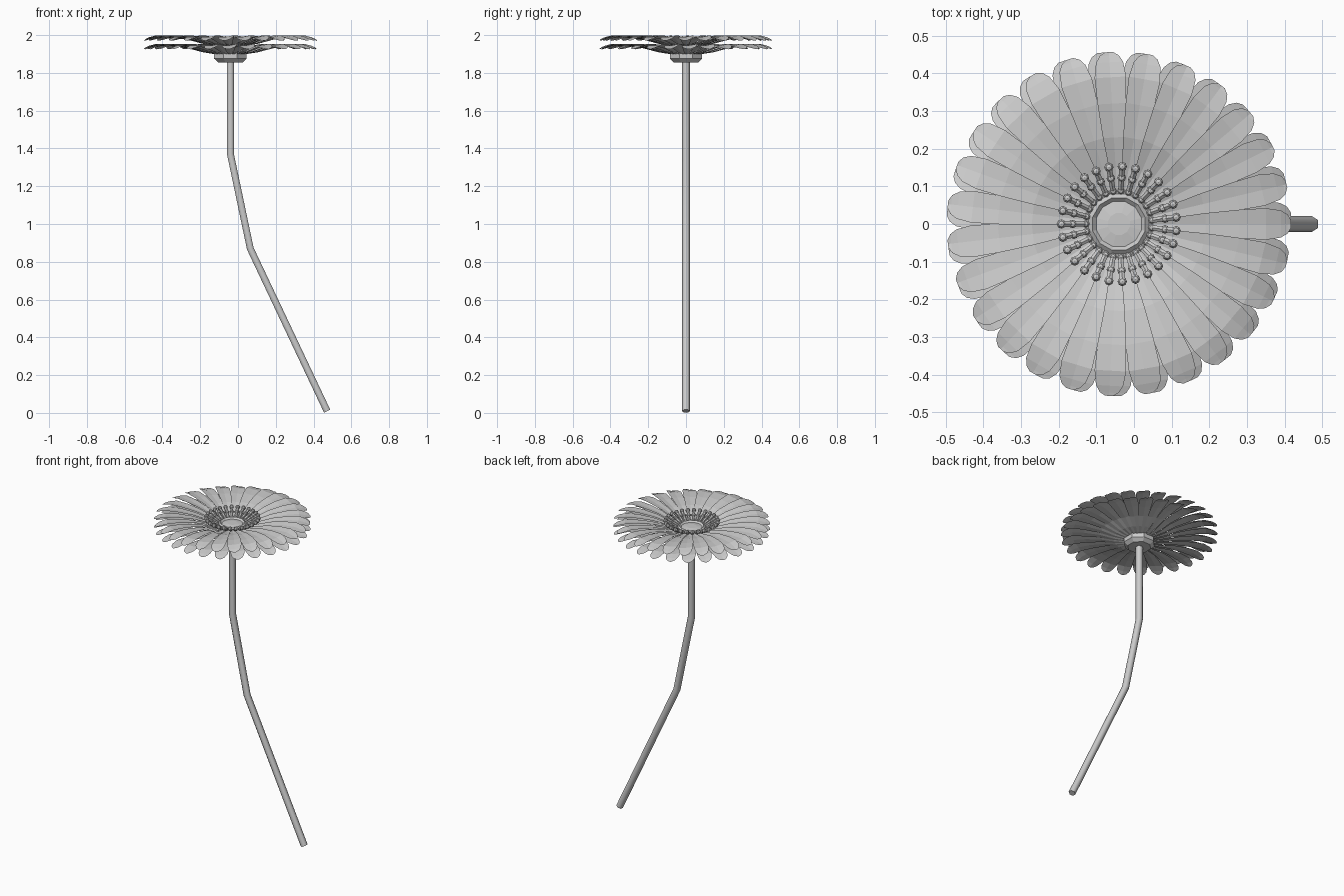
import bpy, bmesh, math
from mathutils import Vector, Matrix

if "Cube" in bpy.data.objects:
    bpy.data.objects.remove(bpy.data.objects["Cube"])

CX = -0.04  # flower axis
COUNT = 27  # petals and florets per ring


def finish(name, bm):
    mesh = bpy.data.meshes.new(name)
    bm.to_mesh(mesh)
    bm.free()
    ob = bpy.data.objects.new(name, mesh)
    ob.location.x = CX
    bpy.context.collection.objects.link(ob)
    return ob


def lathe(name, profile, sides):
    """Revolve (radius, z) points; both ends are capped."""
    bm = bmesh.new()
    rings = []
    for r, z in profile:
        rings.append([bm.verts.new((r * math.cos((i + .5) * math.tau / sides),
                                    r * math.sin((i + .5) * math.tau / sides), z))
                      for i in range(sides)])
    for a, b in zip(rings, rings[1:]):
        for i in range(sides):
            j = (i + 1) % sides
            bm.faces.new((a[i], a[j], b[j], b[i]))
    bm.faces.new(rings[0][::-1])
    bm.faces.new(rings[-1])
    return finish(name, bm)


def petal_ring(name, lift, turn):
    # radius, half width, height of each petal cross-section
    rows = [(.07, .009, 1.945), (.15, .018, 1.958), (.23, .029, 1.980),
            (.32, .038, 1.992), (.39, .042, 1.994), (.43, .036, 1.984),
            (.448, .025, 1.977), (.457, .010, 1.973)]
    bm = bmesh.new()
    for k in range(COUNT):
        rot = Matrix.Rotation((k + turn) * math.tau / COUNT, 3, 'Z')
        prev = None
        for r, w, z in rows:
            # slight sideways tilt lets neighbours overlap
            row = [bm.verts.new(rot @ Vector((r, s * w, z + lift + s * w * .12
                                              - (.003 if s == 0 else 0))))
                   for s in (-1, 0, 1)]
            if prev:
                for i in range(2):
                    bm.faces.new((prev[i], row[i], row[i + 1], prev[i + 1]))
            prev = row
    return finish(name, bm)


# Two layers of petals
petal_ring("upper_petals", 0.0, 0.0)
petal_ring("lower_petals", -0.045, 0.2)

# Florets: outward-leaning stalks with beaded heads around the centre
bm = bmesh.new()
beads = [(.088, 1.945, .010), (.123, 1.965, .012), (.153, 1.982, .013)]
for k in range(COUNT):
    a = (k + .5) * math.tau / COUNT
    out = Vector((math.cos(a), math.sin(a), 0))
    pts = [out * r + Vector((0, 0, z)) for r, z, s in beads]
    for p, (r, z, s) in zip(pts, beads):
        bmesh.ops.create_uvsphere(bm, u_segments=8, v_segments=5, radius=s,
                                  matrix=Matrix.Translation(p))
    axis = pts[2] - pts[0]
    m = (Matrix.Translation((pts[0] + pts[2]) / 2)
         @ axis.to_track_quat('Z', 'Y').to_matrix().to_4x4())
    bmesh.ops.create_cone(bm, segments=6, radius1=.008, radius2=.009,
                          depth=axis.length, matrix=m)
finish("florets", bm)

# Flower centre and the green cup under it
lathe("flower_centre", [(.085, 1.90), (.083, 1.945), (.072, 1.955),
                        (.062, 1.945), (.03, 1.95)], 12)
lathe("cup", [(.07, 1.855), (.093, 1.875), (.093, 1.908)], 8)

# Bent six-sided stem
cu = bpy.data.curves.new("stem", 'CURVE')
cu.dimensions = '3D'
cu.bevel_depth = .021
cu.bevel_resolution = 1
cu.use_fill_caps = True
path = [(.472, .009), (.065, .87), (-.04, 1.37), (-.04, 1.87)]
sp = cu.splines.new('POLY')
sp.points.add(len(path) - 1)
for p, (x, z) in zip(sp.points, path):
    p.co = (x, 0, z, 1)
stem = bpy.data.objects.new("stem", cu)
bpy.context.collection.objects.link(stem)
bpy.context.view_layer.objects.active = stem
stem.select_set(True)
bpy.ops.object.convert(target='MESH')
